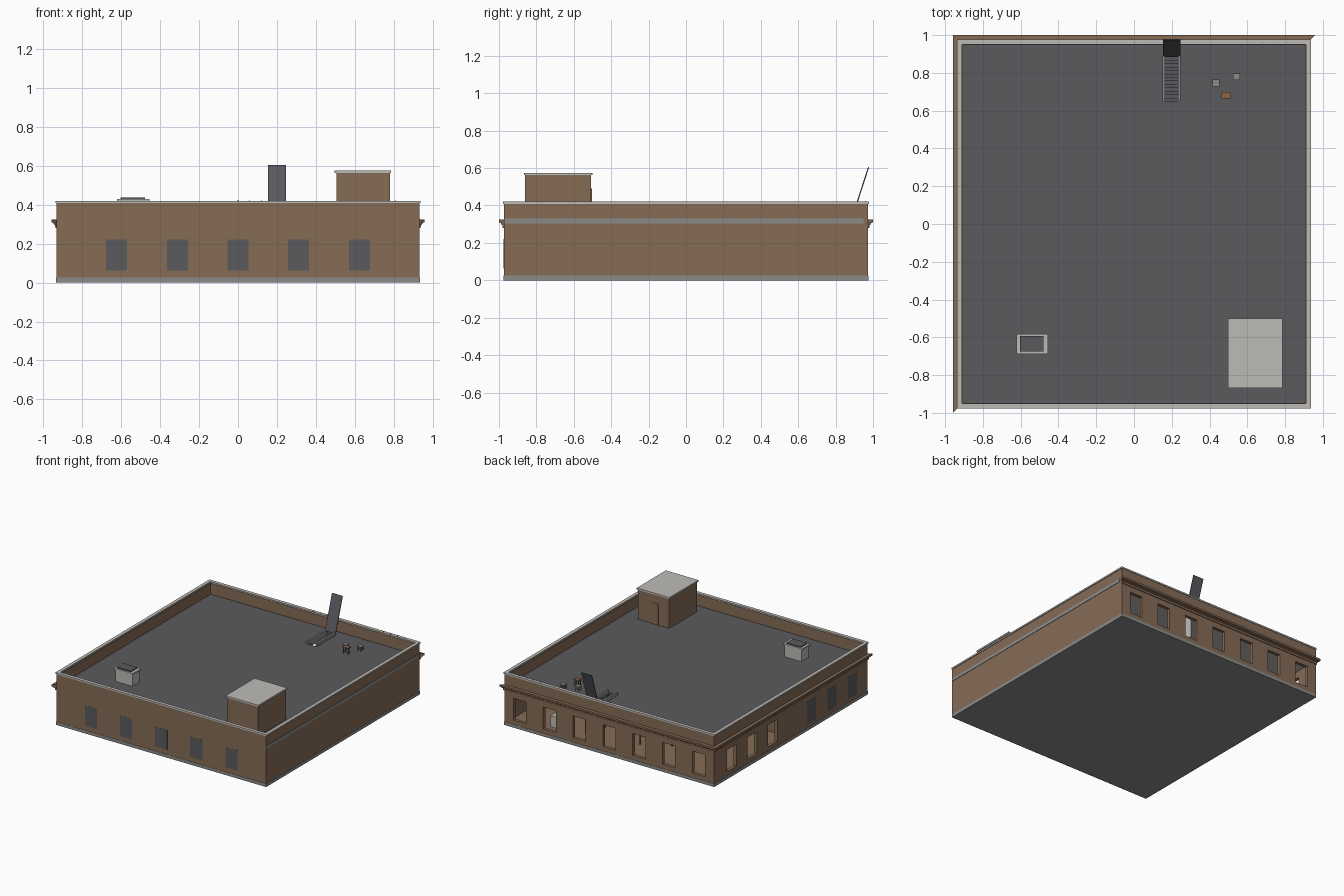
import bpy, bmesh, math
from mathutils import Vector

if "Cube" in bpy.data.objects:
    bpy.data.objects.remove(bpy.data.objects["Cube"])


def mat(name, r, g, b):
    m = bpy.data.materials.new(name)
    m.diffuse_color = (r, g, b, 1)
    m.use_nodes = True
    m.node_tree.nodes["Principled BSDF"].inputs["Base Color"].default_value = m.diffuse_color
    return m


BROWN = mat("brown_brick", 0.24, 0.15, 0.094)
DARK = mat("dark_roofing", 0.104, 0.102, 0.11)
PALE = mat("pale_stone", 0.51, 0.50, 0.475)
GREY = mat("mid_grey", 0.26, 0.26, 0.255)
SLATE = mat("slate_metal", 0.098, 0.098, 0.115)
RUST = mat("rust_brown", 0.27, 0.13, 0.07)


def finish(name, bm, *mats):
    bmesh.ops.recalc_face_normals(bm, faces=bm.faces)
    me = bpy.data.meshes.new(name)
    bm.to_mesh(me)
    bm.free()
    ob = bpy.data.objects.new(name, me)
    bpy.context.collection.objects.link(ob)
    for m in mats:
        me.materials.append(m)
    return ob


def boxes(name, m, *dims):
    """One object made of boxes given as (x0, x1, y0, y1, z0, z1)."""
    bm = bmesh.new()
    for x0, x1, y0, y1, z0, z1 in dims:
        vs = bmesh.ops.create_cube(bm, size=1)["verts"]
        for v in vs:
            v.co = Vector((x1 if v.co.x > 0 else x0, y1 if v.co.y > 0 else y0,
                           z1 if v.co.z > 0 else z0))
    return finish(name, bm, m)


def prism(name, m, profile, place, a, b):
    """Extrude a closed 2D profile between a and b; place maps (u, v, t) to xyz."""
    bm = bmesh.new()
    ends = [[bm.verts.new(place(u, v, t)) for u, v in profile] for t in (a, b)]
    n = len(profile)
    for e in ends:
        bm.faces.new(e)
    for i in range(n):
        j = (i + 1) % n
        bm.faces.new((ends[0][i], ends[0][j], ends[1][j], ends[1][i]))
    return finish(name, bm, m)


def cut(ob, cutter):
    cutter.hide_render = True
    mod = ob.modifiers.new("cut", "BOOLEAN")
    mod.object, mod.operation, mod.solver = cutter, "DIFFERENCE", "EXACT"
    bpy.context.view_layer.objects.active = ob
    bpy.ops.object.modifier_apply(modifier=mod.name)
    bpy.data.objects.remove(cutter)


X, Y, T = 0.932, 0.974, 0.026      # half sizes and wall thickness
XI, YI = X - T, Y - T
ROOF = 0.322

# outer walls with the parapet, hollowed, with openings at the back and left
walls = boxes("outer_walls", BROWN, (-X, X, -Y, Y, 0.025, 0.41))
cut(walls, boxes("inside_cutter", BROWN, (-XI, XI, -YI, YI, -0.1, 0.6)))
back_x = [0.265 * i for i in range(-3, 4)]
left_y = [0.75, 0.49, 0.23]
holes = [(x - 0.056, x + 0.056, YI - 0.02, Y + 0.02, 0.06, 0.235) for x in back_x]
holes += [(-X - 0.02, -XI + 0.02, y - 0.058, y + 0.058, 0.06, 0.235) for y in left_y]
cut(walls, boxes("opening_cutter", BROWN, *holes))

# plinth and underside
boxes("plinth", GREY, (-X - 0.002, X + 0.002, -Y - 0.002, Y + 0.002, 0, 0.025))

# interior floor, ceiling, partition and furniture behind the openings
hx0, hx1, hy0, hy1 = 0.165, 0.232, 0.65, 0.885
boxes("room_floor", BROWN, (-XI, XI, -YI, YI, 0.025, 0.03))
boxes("room_ceiling", PALE, (-XI, hx0, 0.01, YI, 0.289, 0.295), (hx1, XI, 0.01, YI, 0.289, 0.295))
boxes("room_partition", BROWN, (-XI, XI, -0.01, 0.01, 0.03, 0.295))
boxes("pale_cabinet", PALE, (0.50, 0.60, 0.76, 0.86, 0.03, 0.12))
boxes("stair_side_panel", PALE, (0.234, 0.24, 0.62, 0.94, 0.10, 0.289))
boxes("room_table", BROWN, (-0.32, -0.10, 0.62, 0.74, 0.10, 0.11),
      *[(x, x + 0.012, y, y + 0.012, 0.03, 0.10) for x in (-0.32, -0.112) for y in (0.62, 0.728)])

# roof slab around the stair hatch
boxes("roof_slab", DARK, (-XI, XI, -YI, hy0, 0.295, ROOF), (-XI, XI, hy1, YI, 0.295, ROOF),
      (-XI, hx0, hy0, hy1, 0.295, ROOF), (hx1, XI, hy0, hy1, 0.295, ROOF))

# parapet coping
cx, cy, w = X + 0.006, Y + 0.004, 0.027
boxes("parapet_coping", PALE, (-cx, cx, -cy, -cy + w, 0.408, 0.42), (-cx, cx, cy - w, cy, 0.408, 0.42),
      (-cx, -cx + w, -cy + w, cy - w, 0.408, 0.42), (cx - w, cx, -cy + w, cy - w, 0.408, 0.42))

# stepped cornice on the back and left walls, every end mitred
steps = [(-0.005, 0.28), (0.006, 0.28), (0.008, 0.295), (0.015, 0.3),
         (0.015, 0.306), (0.026, 0.31), (0.026, 0.325), (-0.005, 0.325)]
prism("back_cornice", BROWN, steps, lambda u, v, t: (t * (X + u), Y + u, v), -1, 1)
prism("left_cornice", BROWN, steps, lambda u, v, t: (-X - u, t * (Y + u), v), -1, 1)

# grey band on the right wall
boxes("right_band", GREY, (X - 0.002, X + 0.003, -Y, 0.95, 0.305, 0.33))

# blind windows on the front and the left
boxes("front_windows", DARK, *[(x - 0.054, x + 0.054, -Y - 0.001, -Y + 0.004, 0.062, 0.222)
                               for x in (-0.624, -0.312, 0, 0.312, 0.624)])
boxes("left_windows", DARK, *[(-X - 0.001, -X + 0.004, y - 0.058, y + 0.058, 0.055, 0.23)
                              for y in (-0.26, -0.52, -0.78)])

# roof house with coping and door
boxes("roof_house", BROWN, (0.505, 0.78, -0.86, -0.507, ROOF, 0.562))
boxes("roof_house_coping", PALE, (0.497, 0.787, -0.867, -0.499, 0.562, 0.575))
boxes("roof_house_door", BROWN, (0.60, 0.66, -0.508, -0.503, ROOF, 0.49))

# skylight
boxes("skylight_curb", PALE, (-0.612, -0.463, -0.68, -0.59, ROOF, 0.418))
boxes("skylight_frame", PALE, (-0.622, -0.454, -0.688, -0.582, 0.418, 0.43))
boxes("skylight_glass", DARK, (-0.603, -0.478, -0.676, -0.594, 0.43, 0.438))

# hatch rails, solid stair going down, open lid
boxes("hatch_curb", GREY, *[(x, x + 0.015, 0.65, 0.89, ROOF - 0.02, 0.345) for x in (0.15, 0.232)])
N = 13
dy, dz = (hy1 - hy0) / N, (ROOF - 0.03) / N
boxes("stair_treads", SLATE, *[(hx0, hx1, hy0 + i * dy, hy0 + (i + 1) * dy,
                               max(0.03, ROOF - (i + 2.5) * dz), ROOF - (i + 0.6) * dz) for i in range(N)])
lid = [(0.885, 0.335), (0.891, 0.333), (0.979, 0.603), (0.973, 0.605)]
prism("hatch_lid", SLATE, lid, lambda u, v, t: (t, u, v), 0.153, 0.246)


# small table and stools on the roof
def stool(name, m, x, y, hw, hd, top):
    legs = [(x + sx * (hw - 0.005) - 0.002, x + sx * (hw - 0.005) + 0.002,
             y + sy * (hd - 0.005) - 0.002, y + sy * (hd - 0.005) + 0.002, ROOF, top - 0.008)
            for sx in (-1, 1) for sy in (-1, 1)]
    boxes(name, m, (x - hw, x + hw, y - hd, y + hd, top - 0.01, top), *legs)


stool("roof_table", RUST, 0.488, 0.682, 0.024, 0.017, 0.375)
stool("roof_stool_left", GREY, 0.434, 0.747, 0.018, 0.018, 0.36)
stool("roof_stool_right", GREY, 0.542, 0.78, 0.018, 0.018, 0.36)

# small pegs along the back parapet
boxes("parapet_pegs", SLATE, *[(x - 0.002, x + 0.002, 0.957, 0.961, 0.415, 0.425)
                               for x in (0.0, 0.06, 0.12, 0.62, 0.683, 0.745, 0.81)])
